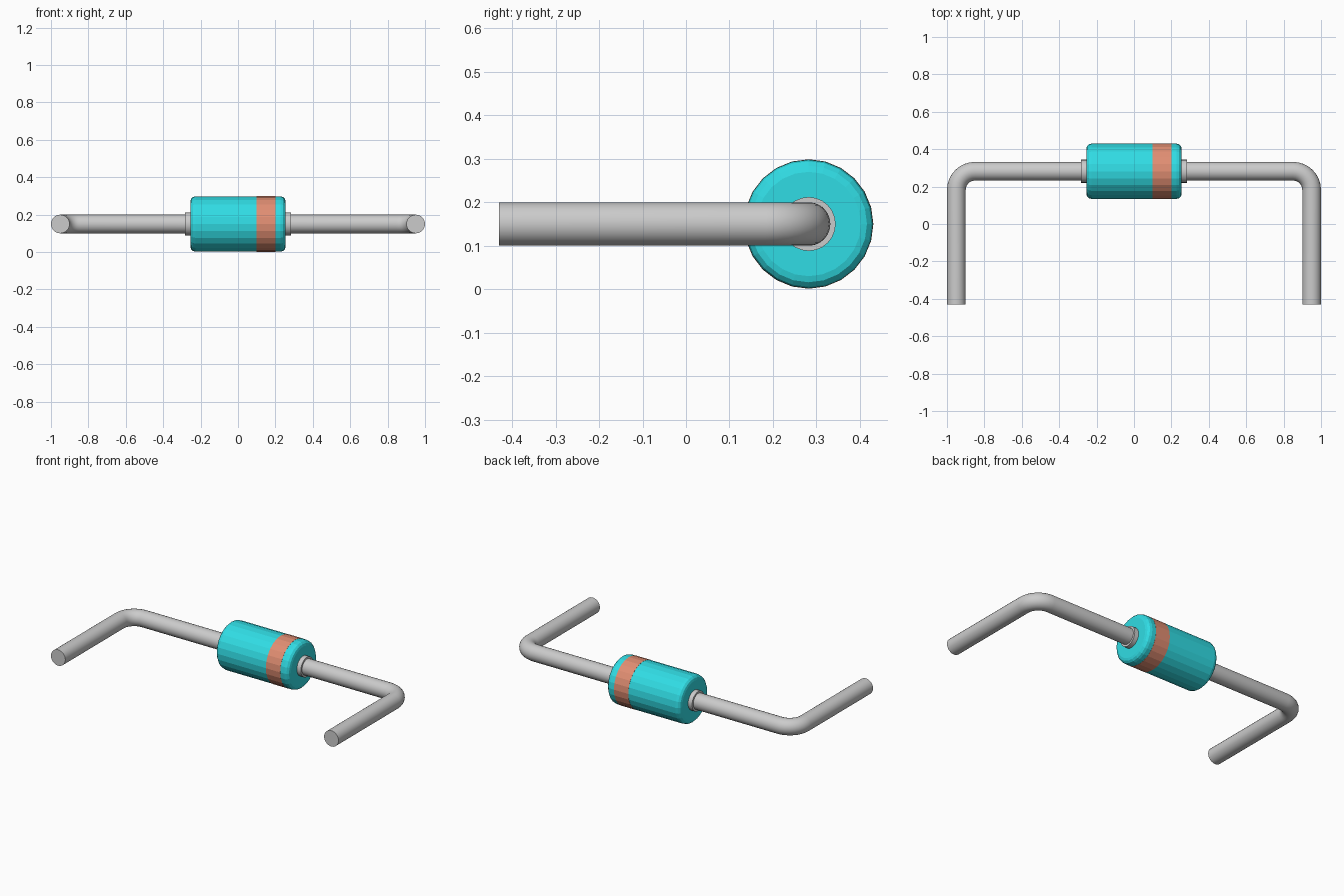
import bpy, bmesh
from math import sin, cos, pi, radians

if "Cube" in bpy.data.objects:
    bpy.data.objects.remove(bpy.data.objects["Cube"])

AXIS_Y, AXIS_Z = 0.282, 0.15
SIDES = 24


def material(name, rgb):
    m = bpy.data.materials.new(name)
    m.diffuse_color = (*rgb, 1)
    m.use_nodes = True
    m.node_tree.nodes["Principled BSDF"].inputs["Base Color"].default_value = m.diffuse_color
    return m


def smooth(ob, angle):
    bpy.ops.object.select_all(action='DESELECT')
    ob.select_set(True)
    bpy.context.view_layer.objects.active = ob
    bpy.ops.object.shade_smooth_by_angle(angle=radians(angle))


def lathe(name, profile, mat=None):
    """Spin (x, radius) points about the component's long axis."""
    bm = bmesh.new()
    rings = [[bm.verts.new((x, AXIS_Y + r * cos(2 * pi * i / SIDES),
                            AXIS_Z + r * sin(2 * pi * i / SIDES)))
              for i in range(SIDES)] for x, r in profile]
    for a, b in zip(rings, rings[1:]):
        for i in range(SIDES):
            j = (i + 1) % SIDES
            bm.faces.new((a[i], a[j], b[j], b[i]))
    bm.faces.new(rings[0])
    bm.faces.new(rings[-1])
    bmesh.ops.recalc_face_normals(bm, faces=bm.faces)
    me = bpy.data.meshes.new(name)
    bm.to_mesh(me)
    bm.free()
    ob = bpy.data.objects.new(name, me)
    bpy.context.collection.objects.link(ob)
    if mat:
        me.materials.append(mat)
    return ob


def wire(name, s):
    """Bent lead: out of the body, round a corner, then to the front."""
    bend = 0.1
    pts = [(0.2, AXIS_Y)]
    for k in range(9):
        a = pi / 2 * (1 - k / 8)
        pts.append((0.95 - bend + bend * cos(a), AXIS_Y - bend + bend * sin(a)))
    pts.append((0.95, -0.43))
    cu = bpy.data.curves.new(name, 'CURVE')
    cu.dimensions = '3D'
    cu.bevel_depth = 0.05
    cu.bevel_resolution = 10
    cu.use_fill_caps = True
    sp = cu.splines.new('POLY')
    sp.points.add(len(pts) - 1)
    for p, (x, y) in zip(sp.points, pts):
        p.co = (s * x, y, AXIS_Z, 1)
    ob = bpy.data.objects.new(name, cu)
    bpy.context.collection.objects.link(ob)
    bpy.ops.object.select_all(action='DESELECT')
    ob.select_set(True)
    bpy.context.view_layer.objects.active = ob
    bpy.ops.object.convert(target='MESH')
    smooth(bpy.context.object, 40)


teal = material("teal", (0.03, 0.72, 0.78))
red = material("orange_red", (0.75, 0.27, 0.17))

# body with rounded rims
R, HALF, RIM = 0.148, 0.255, 0.028
right = [(HALF - RIM + RIM * sin(a), R - RIM + RIM * cos(a))
         for a in (k * pi / 6 for k in range(4))]
left = [(-x, r) for x, r in reversed(right)]
lathe("body", left + right, teal)

# polarity band
lathe("polarity_band", [(0.1, R + 0.0008), (0.2, R + 0.0008)], red)

# collars and leads on both sides
for side, s in (("left", -1), ("right", 1)):
    smooth(lathe("collar_" + side, [(s * 0.24, 0.062), (s * 0.283, 0.062)]), 30)
    wire("lead_" + side, s)
